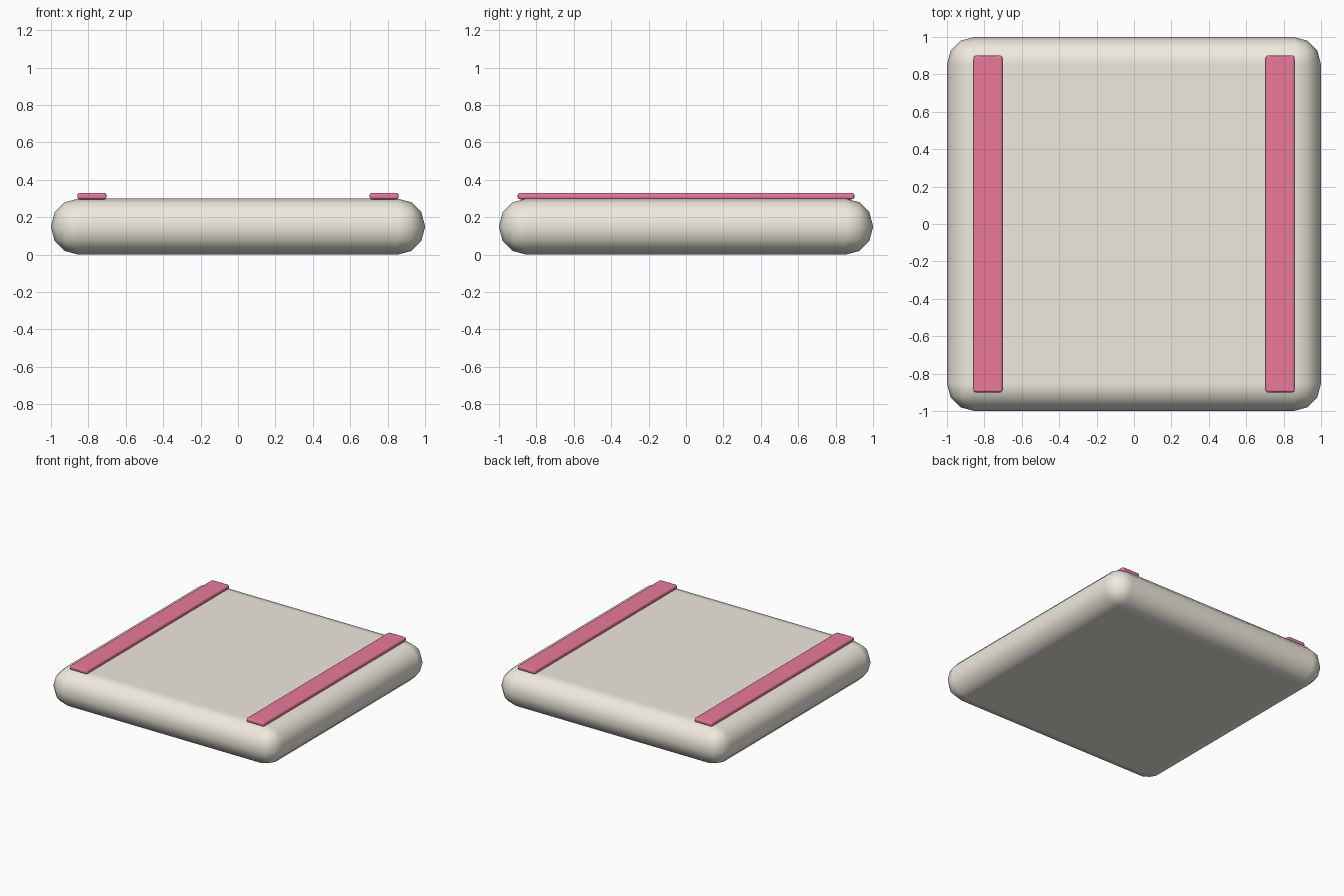
import bpy

if "Cube" in bpy.data.objects:
    bpy.data.objects.remove(bpy.data.objects["Cube"])


def colour(name, rgb):
    mat = bpy.data.materials.new(name)
    mat.diffuse_color = (*rgb, 1)
    mat.use_nodes = True
    mat.node_tree.nodes["Principled BSDF"].inputs["Base Color"].default_value = mat.diffuse_color
    return mat


def rounded_box(name, size, location, radius, segments, mat):
    bpy.ops.mesh.primitive_cube_add(size=1, location=location)
    obj = bpy.context.object
    obj.name = name
    obj.scale = size
    bpy.ops.object.transform_apply(location=False, rotation=False, scale=True)
    bpy.ops.object.shade_smooth()
    bevel = obj.modifiers.new("rounded_edges", 'BEVEL')
    bevel.width = radius
    bevel.segments = segments
    bevel.limit_method = 'NONE'
    bevel.harden_normals = True  # keeps the large faces evenly shaded
    obj.data.materials.append(mat)
    return obj


cream = colour("cream", (0.86, 0.82, 0.73))
pink = colour("pink", (0.82, 0.19, 0.32))

# Soft slab body
rounded_box("slab", (2.0, 2.0, 0.30), (0, 0, 0.15), 0.147, 3, cream)

# Pink strips along both sides
for side, label in ((-1, "left"), (1, "right")):
    rounded_box(label + "_strip", (0.156, 1.8, 0.034),
                (side * 0.781, 0, 0.313), 0.012, 2, pink)
